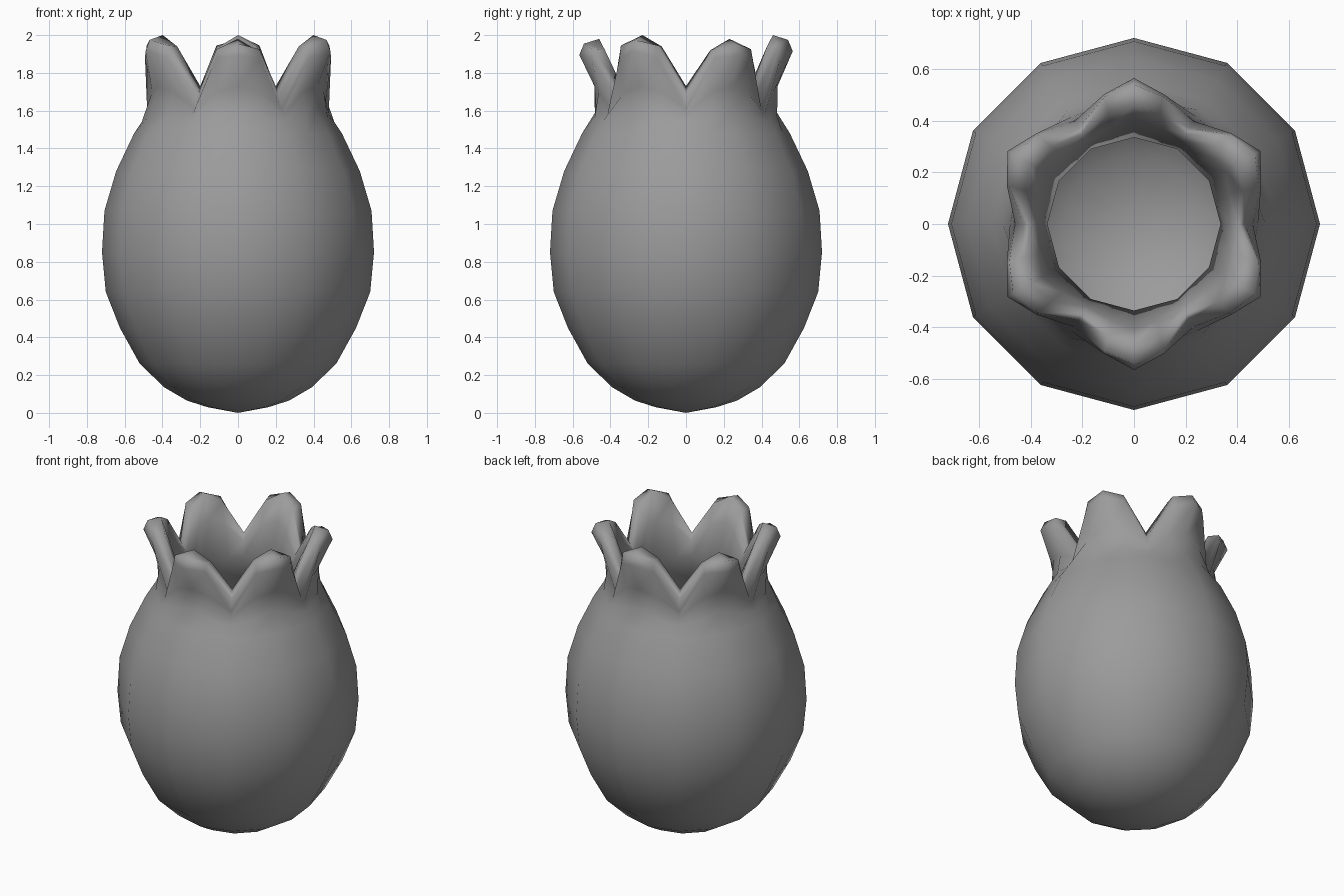
import bpy, bmesh, math

cube = bpy.data.objects.get("Cube")
if cube:
    bpy.data.objects.remove(cube, do_unlink=True)

grey = bpy.data.materials.new("stone grey")
grey.use_nodes = True
colour = (0.33, 0.33, 0.33, 1)
grey.diffuse_color = colour
grey.node_tree.nodes["Principled BSDF"].inputs["Base Color"].default_value = colour

# Egg wall rings (radius, height), from the foot upward
outer = [(.16, .03), (.27, .065), (.39, .135), (.52, .26), (.625, .45), (.70, .64),
         (.72, .85), (.707, 1.07), (.645, 1.28), (.55, 1.48)]
# Crown rings: (radius, height) at the notch, the petal shoulder and the petal tip
crown = [((.51, 1.54), (.495, 1.57), (.475, 1.60)),
         ((.48, 1.58), (.475, 1.70), (.485, 1.73)),
         ((.46, 1.61), (.515, 1.88), (.565, 1.915)),
         ((.43, 1.68), (.505, 1.945), (.54, 1.975)),
         ((.40, 1.73), (.44, 1.94), (.46, 2.0)),
         ((.37, 1.69), (.385, 1.80), (.41, 1.83))]
# Hollow inside, from the neck down to the floor
inner = [(.335, 1.60), (.44, 1.42), (.54, 1.22), (.60, 1.05), (.615, .85), (.595, .67),
         (.53, .49), (.43, .33), (.27, .19)]
COLS = 24


def egg_ring(bm, r, z):
    """Twelve-sided ring with a midpoint on each side."""
    ring = []
    for i in range(COLS):
        a = math.tau * i / COLS
        k = r * (math.cos(math.pi / 12) if i % 2 else 1)
        ring.append(bm.verts.new((k * math.cos(a), k * math.sin(a), z)))
    return ring


def crown_ring(bm, notch, shoulder, tip):
    """Ring that rises into six petals, alternate ones slightly shorter."""
    ring = []
    for i in range(COLS):
        part = i % 4
        r, z = (notch, shoulder, tip, shoulder)[part]
        swing = {1: 2, 3: -2}.get(part, 0)
        a = math.tau * i / COLS + math.radians(swing)
        if (i // 4) % 2 == 0 and z > 1.9:
            z -= 0.02
        ring.append(bm.verts.new((r * math.cos(a), r * math.sin(a), z)))
    return ring


bm = bmesh.new()
rings = [egg_ring(bm, *p) for p in outer]
rings += [crown_ring(bm, *p) for p in crown]
rings += [egg_ring(bm, *p) for p in inner]
for low, high in zip(rings, rings[1:]):
    for i in range(COLS):
        j = (i + 1) % COLS
        bm.faces.new((low[i], low[j], high[j], high[i]))

# Foot and floor close to a point
for ring, z in ((rings[0], 0.0), (rings[-1], 0.15)):
    pole = bm.verts.new((0, 0, z))
    for i in range(COLS):
        bm.faces.new((ring[i], ring[(i + 1) % COLS], pole))

bmesh.ops.recalc_face_normals(bm, faces=bm.faces)
for face in bm.faces:
    face.smooth = True
mesh = bpy.data.meshes.new("petal_rim_vase")
bm.to_mesh(mesh)
bm.free()
mesh.materials.append(grey)
vase = bpy.data.objects.new("petal_rim_vase", mesh)
bpy.context.collection.objects.link(vase)
